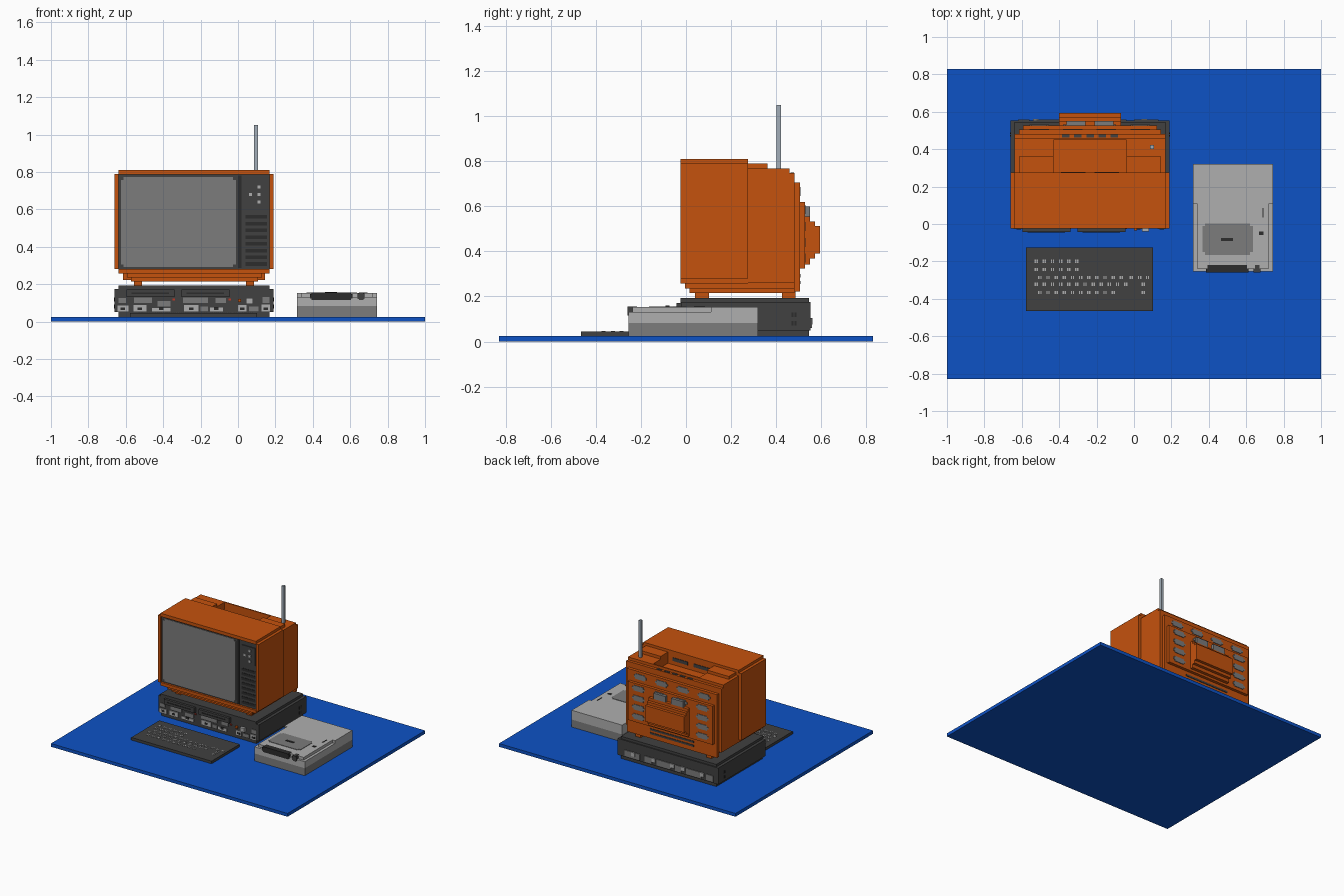
import bpy, bmesh, math
from mathutils import Matrix, Vector

if "Cube" in bpy.data.objects:
    bpy.data.objects.remove(bpy.data.objects["Cube"], do_unlink=True)


def material(name, rgb):
    m = bpy.data.materials.new(name)
    m.use_nodes = True
    m.diffuse_color = (*rgb, 1)
    m.node_tree.nodes["Principled BSDF"].inputs["Base Color"].default_value = (*rgb, 1)
    return m


ORANGE = material("orange plastic", (0.56, 0.085, 0.004))
BLUE = material("blue mat", (0.004, 0.085, 0.56))
DARK = material("charcoal plastic", (0.052, 0.052, 0.052))
BLACK = material("black slot", (0.025, 0.025, 0.025))
MID = material("mid grey", (0.2, 0.2, 0.2))
LIGHT = material("light grey", (0.43, 0.43, 0.43))
METAL = material("antenna metal", (0.36, 0.42, 0.48))
RED = material("red light", (0.5, 0.04, 0.02))


def boxes(name, mat, *items):
    """One object made of boxes given as (x0, x1, y0, y1, z0, z1)."""
    bm = bmesh.new()
    for x0, x1, y0, y1, z0, z1 in items:
        centre = Vector((x0 + x1, y0 + y1, z0 + z1)) / 2
        size = Matrix.Diagonal((x1 - x0, y1 - y0, z1 - z0, 1))
        bmesh.ops.create_cube(bm, size=1, matrix=Matrix.Translation(centre) @ size)
    me = bpy.data.meshes.new(name)
    bm.to_mesh(me)
    bm.free()
    me.materials.append(mat)
    ob = bpy.data.objects.new(name, me)
    bpy.context.collection.objects.link(ob)
    return ob


def stepped(x0, x1, y0, y1, z0, z1, s=0.012, flat="y"):
    """Two crossing boxes that read as a plate with notched corners."""
    if flat == "y":
        return [(x0, x1, y0, y1, z0 + s, z1 - s), (x0 + s, x1 - s, y0, y1, z0, z1)]
    return [(x0, x1, y0 + s, y1 - s, z0, z1), (x0 + s, x1 - s, y0, y1, z0, z1)]


# Ground mat
boxes("mat", BLUE, (-1, 1, -0.83, 0.83, 0, 0.025))

# Television shell: stepped block with a rim around the fascia
L, R = -0.66, 0.19
boxes("tv_shell", ORANGE,
      (L, R, 0.0, 0.275, 0.28, 0.79),
      (-0.638, 0.168, -0.025, 0.275, 0.785, 0.81),
      (L, -0.638, -0.025, 0.0, 0.28, 0.79),
      (0.168, R, -0.025, 0.0, 0.28, 0.79),
      (-0.638, 0.168, -0.025, 0.275, 0.258, 0.282))
boxes("tv_base", ORANGE,
      (-0.594, 0.128, -0.005, 0.505, 0.236, 0.26),
      (-0.572, 0.107, 0.015, 0.485, 0.215, 0.238))
boxes("tv_feet", ORANGE, *[(x, x + 0.043, y, y + 0.062, 0.19, 0.217)
                           for x in (-0.556, 0.043) for y in (0.04, 0.425)])

# Rear housing stepping back, with a carrying well in the top
boxes("tv_rear_housing", ORANGE,
      (-0.638, 0.168, 0.27, 0.46, 0.26, 0.705),
      (-0.638, -0.43, 0.27, 0.46, 0.70, 0.768),
      (-0.04, 0.168, 0.27, 0.46, 0.70, 0.768),
      (-0.43, -0.04, 0.45, 0.46, 0.70, 0.768),
      (-0.615, -0.43, 0.27, 0.362, 0.76, 0.79),
      (-0.04, 0.145, 0.27, 0.362, 0.76, 0.79),
      (-0.638, 0.168, 0.455, 0.482, 0.26, 0.747),
      (-0.615, 0.145, 0.48, 0.505, 0.222, 0.705),
      (-0.594, 0.123, 0.50, 0.527, 0.325, 0.62))
boxes("tv_rear_bulge", ORANGE,
      (-0.40, -0.07, 0.52, 0.55, 0.342, 0.555),
      (-0.40, -0.07, 0.545, 0.572, 0.368, 0.533),
      (-0.40, -0.07, 0.57, 0.594, 0.39, 0.512))
boxes("bulge_top_vents", MID,
      *[(x, x + 0.1, 0.527, 0.55, 0.555, 0.60) for x in (-0.36, -0.21)])

# Rear vents: two full rows, then outer columns beside the bulge
columns = (-0.56, -0.38, -0.20, -0.02)
vents = []
for x in columns:
    vents += stepped(x, x + 0.105, 0.504, 0.509, 0.645, 0.685)
    vents += stepped(x, x + 0.105, 0.526, 0.531, 0.565, 0.605)
for x in (-0.56, -0.02):
    for z in (0.35, 0.42, 0.49):
        vents += stepped(x, x + 0.105, 0.526, 0.531, z, z + 0.04)
boxes("rear_vents", MID, *vents)
boxes("rear_lower_slots", DARK,
      *[(-0.42, -0.05, 0.504, 0.509, z, z + 0.014) for z in (0.255, 0.285)])
boxes("top_vents", DARK,
      *[(x, x + 0.04, 0.463, 0.479, 0.745, 0.751)
        for x in [-0.385 + 0.065 * i for i in range(5)]])
boxes("well_slots", DARK,
      *[(x, x + 0.13, 0.274, 0.279, 0.735, 0.76) for x in (-0.39, -0.21)])

# Antenna
boxes("antenna", METAL, (0.086, 0.106, 0.402, 0.422, 0.76, 1.05))

# Screen and control panel
boxes("tv_fascia", DARK, (-0.638, 0.168, -0.01, 0.01, 0.28, 0.787))
boxes("screen", MID, *stepped(-0.626, -0.012, -0.014, 0, 0.292, 0.772, 0.014))
boxes("panel_divider", BLACK, (0.0, 0.02, -0.014, 0, 0.285, 0.78))
boxes("control_plate", DARK, (0.043, 0.155, -0.016, 0, 0.615, 0.748))
boxes("control_knobs", LIGHT,
      *[(x, x + 0.016, -0.021, -0.015, z, z + 0.018)
        for x, z in ((0.105, 0.71), (0.105, 0.67), (0.06, 0.67), (0.105, 0.63))])
boxes("speaker_slots", BLACK,
      *[(0.04, 0.155, -0.013, -0.005, 0.298 + 0.036 * i, 0.317 + 0.036 * i) for i in range(8)])

# Computer case
boxes("computer_case", DARK,
      (-0.638, 0.168, -0.015, 0.545, 0.025, 0.052),
      (L, R, -0.02, 0.553, 0.05, 0.175),
      (-0.638, 0.168, -0.025, 0.545, 0.17, 0.194))
boxes("disk_bays", DARK,
      *[(x, x + 0.257, -0.043, -0.02, 0.132, 0.172) for x in (-0.597, -0.302)])
boxes("bay_slots", BLACK,
      *[(x, x + 0.2, -0.046, -0.04, 0.148, 0.155) for x in (-0.57, -0.275)])

# Sockets and switches along the front, a simpler set along the back
front = [(-0.645, -0.585, 0.05, 0.085), (-0.56, -0.49, 0.05, 0.088),
         (-0.46, -0.36, 0.05, 0.072), (-0.29, -0.21, 0.05, 0.088),
         (-0.15, -0.08, 0.05, 0.075), (0.0, 0.045, 0.05, 0.088), (0.125, 0.172, 0.05, 0.09)]
boxes("front_sockets", LIGHT, *[(a, b, -0.026, -0.015, c, d) for a, b, c, d in front])
boxes("socket_holes", BLACK,
      *[((a + b) / 2 - 0.012, (a + b) / 2 + 0.012, -0.029, -0.02, c + 0.012, c + 0.026)
        for a, b, c, d in front])
boxes("front_plates", MID,
      *[(a, b, -0.025, -0.015, c, d) for a, b, c, d in
        ((-0.64, -0.60, 0.10, 0.125), (-0.555, -0.46, 0.098, 0.128),
         (-0.43, -0.36, 0.08, 0.11), (-0.295, -0.16, 0.098, 0.128),
         (-0.20, -0.16, 0.05, 0.08), (-0.12, -0.065, 0.098, 0.125),
         (0.06, 0.11, 0.052, 0.08), (0.13, 0.168, 0.10, 0.13))])
boxes("power_switch", LIGHT, (0.043, 0.08, -0.04, -0.02, 0.095, 0.125))
boxes("power_light", ORANGE, (0.0, 0.016, -0.035, -0.02, 0.105, 0.12))
boxes("activity_lights", RED,
      *[(x, x + 0.012, -0.028, -0.02, 0.112, 0.122) for x in (-0.35, -0.05)])
boxes("back_sockets", MID,
      *[(x, x + w, 0.55, 0.559, 0.06, 0.105)
        for x, w in ((-0.62, 0.06), (-0.52, 0.13), (-0.35, 0.05), (-0.26, 0.12),
                     (-0.10, 0.06), (0.0, 0.13))])
boxes("back_socket_trim", LIGHT,
      *[(x, x + 0.03, 0.55, 0.562, 0.075, 0.105) for x in (-0.54, -0.38, -0.29, -0.13, 0.04)])
boxes("side_ports", BLACK,
      *[(x, x + 0.004, y, y + 0.008, z, z + 0.02)
        for x in (L - 0.002, R - 0.002) for y in (0.468, 0.482) for z in (0.07, 0.108)])

# Keyboard with rows of paired key marks
boxes("keyboard", DARK, (-0.577, 0.102, -0.465, -0.125, 0.025, 0.045))
rows = [(-0.20, -0.523, 6, ()), (-0.243, -0.523, 6, ()),
        (-0.286, -0.503, 11, (-0.015, 0.03, 0.072)),
        (-0.323, -0.523, 12, (0.05,)), (-0.366, -0.503, 10, (0.05,))]
marks = []
for y, x0, n, extra in rows:
    for x in [x0 + 0.0435 * i for i in range(n)] + list(extra):
        marks += [(x + d, x + d + 0.007, y - 0.009, y + 0.009, 0.043, 0.047)
                  for d in (-0.009, 0.002)]
boxes("key_marks", LIGHT, *marks)

# External disk unit
boxes("disk_unit_base", MID, (0.316, 0.743, -0.255, 0.32, 0.025, 0.082))
boxes("disk_unit_cover", LIGHT,
      (0.316, 0.743, -0.255, 0.32, 0.082, 0.132),
      (0.316, 0.743, 0.11, 0.32, 0.13, 0.153),
      (0.338, 0.722, -0.238, 0.112, 0.13, 0.153))
boxes("disk_slot", BLACK, *stepped(0.385, 0.612, -0.26, -0.218, 0.115, 0.156, 0.008))
boxes("eject_button", DARK, *stepped(0.64, 0.676, -0.26, -0.218, 0.115, 0.156, 0.006))
boxes("top_panel", MID, *stepped(0.365, 0.635, -0.165, 0.003, 0.15, 0.156, 0.014, "z"))
boxes("top_panel_marks", BLACK,
      (0.465, 0.53, -0.092, -0.074, 0.153, 0.159),
      (0.668, 0.692, -0.058, -0.04, 0.15, 0.156),
      (0.686, 0.692, 0.035, 0.085, 0.15, 0.156))
